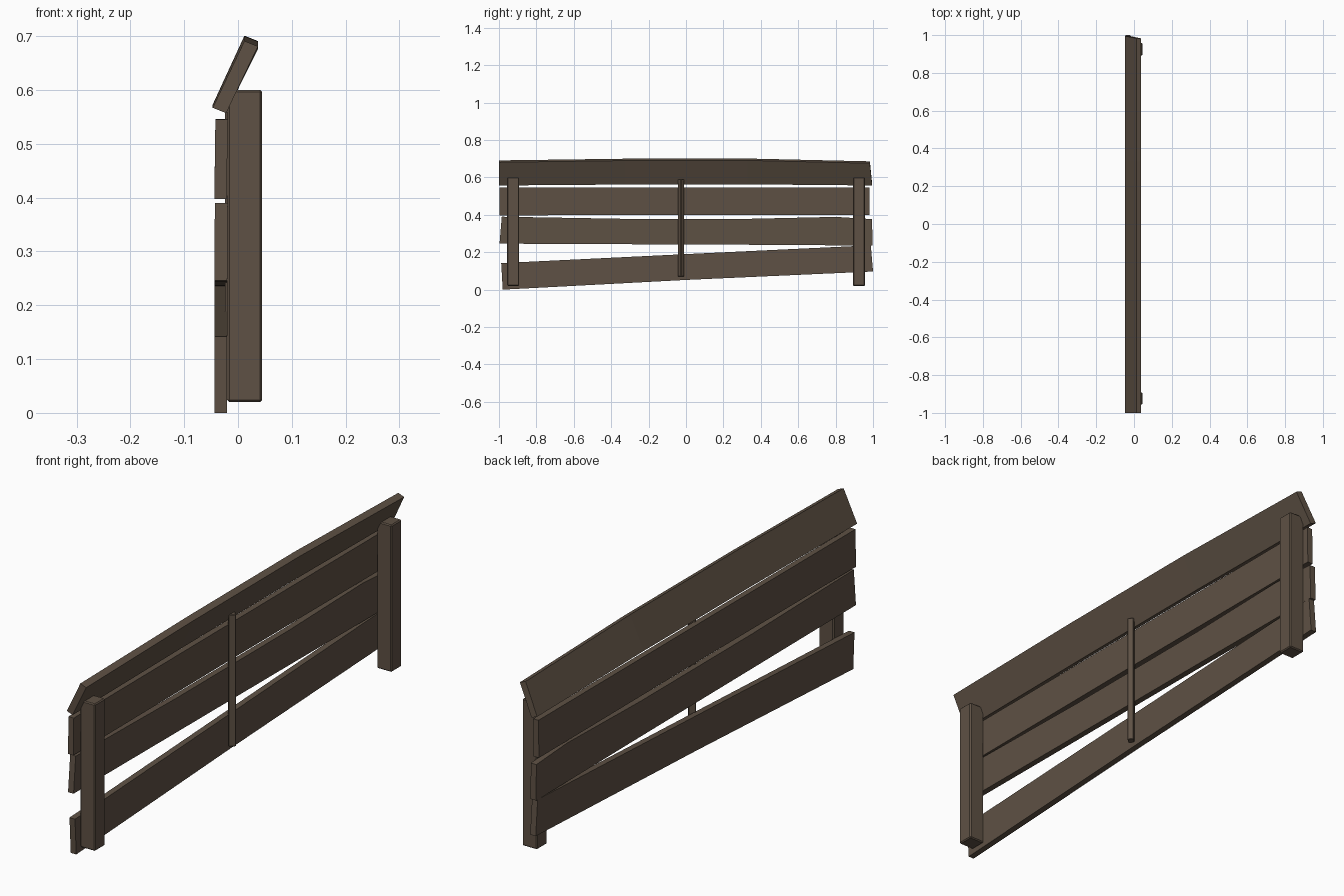
import bpy, bmesh, math
from mathutils import Matrix

if "Cube" in bpy.data.objects:
    bpy.data.objects.remove(bpy.data.objects["Cube"])

wood = bpy.data.materials.new("weathered brown wood")
wood.diffuse_color = (0.112, 0.082, 0.058, 1)
wood.use_nodes = True
wood.node_tree.nodes["Principled BSDF"].inputs["Base Color"].default_value = wood.diffuse_color


def finish(name, bm, bevel=0.0):
    bmesh.ops.recalc_face_normals(bm, faces=bm.faces)
    me = bpy.data.meshes.new(name)
    bm.to_mesh(me)
    bm.free()
    me.materials.append(wood)
    ob = bpy.data.objects.new(name, me)
    bpy.context.collection.objects.link(ob)
    if bevel:
        m = ob.modifiers.new("chamfer", 'BEVEL')
        m.width, m.segments = bevel, 1
    return ob


def plank(name, stations, xb, xt, off):
    """Loft along y; station = (y bottom, z bottom, y top, z top).
    xb, xt: centre x at bottom and top edge; off: half-thickness (x, z)."""
    bm = bmesh.new()
    rings = []
    for yb, zb, yt, zt in stations:
        ox, oz = off
        pts = [(xb - ox, yb, zb + oz), (xb + ox, yb, zb - oz),
               (xt + ox, yt, zt - oz), (xt - ox, yt, zt + oz)]
        rings.append([bm.verts.new(p) for p in pts])
    for a, b in zip(rings, rings[1:]):
        for i in range(4):
            j = (i + 1) % 4
            bm.faces.new((a[i], a[j], b[j], b[i]))
    bm.faces.new(rings[0])
    bm.faces.new(rings[-1][::-1])
    return finish(name, bm)


def post(name, size, loc, turn=0.0, bevel=0.004):
    bm = bmesh.new()
    mat = (Matrix.Translation(loc) @ Matrix.Rotation(turn, 4, 'Z')
           @ Matrix.Diagonal((*size, 1)))
    bmesh.ops.create_cube(bm, size=1, matrix=mat)
    return finish(name, bm, bevel)


# Three upright boards, the lowest one hanging crooked
plank("bottom_plank", [(-0.98, 0.0, -0.988, 0.142), (0.0, 0.052, 0.0, 0.19),
                       (1.0, 0.097, 0.988, 0.237)], -0.032, -0.032, (0.012, 0))
plank("lower_middle_plank", [(-0.997, 0.246, -0.985, 0.39), (-0.35, 0.243, -0.35, 0.379),
                             (0.35, 0.24, 0.35, 0.379), (0.8, 0.237, 0.8, 0.389),
                             (0.997, 0.236, 0.995, 0.377)], -0.032, -0.031, (0.012, 0))
plank("upper_middle_plank", [(-0.997, 0.397, -0.997, 0.545), (0.0, 0.4, 0.0, 0.546),
                             (0.98, 0.398, 0.98, 0.546)], -0.0325, -0.0305, (0.0115, 0))

# Tilted, slightly bowed cap board
plank("tilted_top_plank", [(-1.0, 0.562, -1.0, 0.686), (-0.33, 0.567, -0.33, 0.695),
                           (0.33, 0.568, 0.33, 0.696), (0.995, 0.562, 0.983, 0.681)],
      -0.0345, 0.0245, (0.0125, 0.005))

# End posts and the thin centre batten
for name, y in (("front_post", -0.924), ("rear_post", 0.925)):
    post(name, (0.065, 0.064, 0.58), (0.0125, y, 0.31))
post("centre_batten", (0.026, 0.024, 0.52), (-0.008, -0.026, 0.33), math.radians(40), 0.002)
